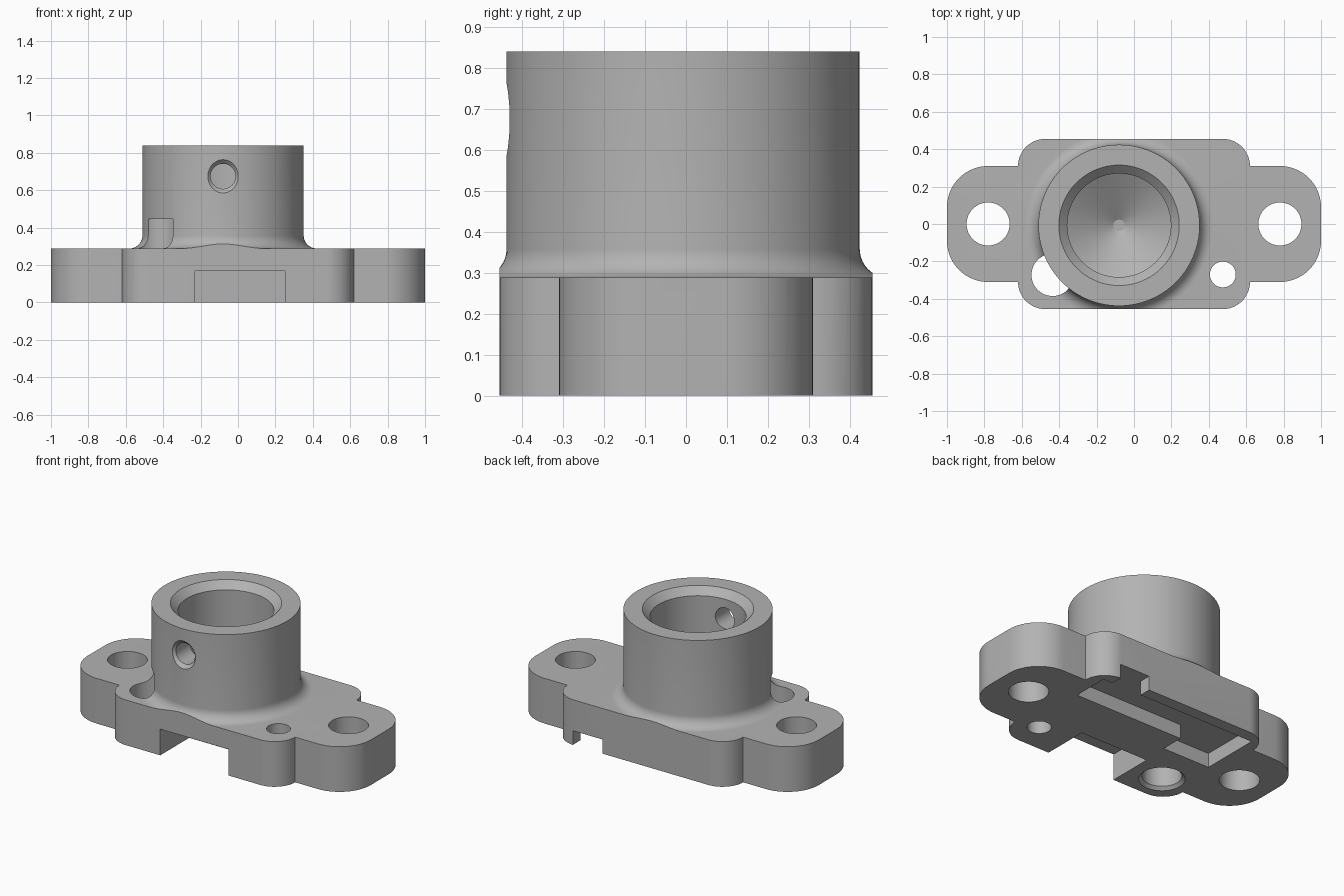
import bpy, bmesh, math
from mathutils import Matrix

if "Cube" in bpy.data.objects:
    bpy.data.objects.remove(bpy.data.objects["Cube"])

CX, CY = -0.08, -0.007          # boss axis
PLATE, TOP = 0.288, 0.84        # plate and boss heights


def finish(bm, name):
    bmesh.ops.remove_doubles(bm, verts=bm.verts, dist=1e-5)
    bmesh.ops.recalc_face_normals(bm, faces=bm.faces)
    me = bpy.data.meshes.new(name)
    bm.to_mesh(me)
    bm.free()
    ob = bpy.data.objects.new(name, me)
    bpy.context.collection.objects.link(ob)
    return ob


def prism(name, pts, z0, z1):
    bm = bmesh.new()
    face = bm.faces.new([bm.verts.new((x, y, z0)) for x, y in pts])
    ext = bmesh.ops.extrude_face_region(bm, geom=[face])
    for v in ext["geom"]:
        if isinstance(v, bmesh.types.BMVert):
            v.co.z = z1
    return finish(bm, name)


def lathe(name, prof, loc, steps=64, rot_x=0.0):
    """Revolve a closed (radius, z) outline about its own z axis."""
    bm = bmesh.new()
    rings = []
    for i in range(steps):
        a = math.tau * i / steps
        rings.append([bm.verts.new((r * math.cos(a), r * math.sin(a), z)) for r, z in prof])
    n = len(prof)
    for i in range(steps):
        p, q = rings[i], rings[(i + 1) % steps]
        for j in range(n):
            k = (j + 1) % n
            if prof[j][0] == 0 and prof[k][0] == 0:
                continue
            if prof[j][0] == 0:
                bm.faces.new((p[j], p[k], q[k]))
            elif prof[k][0] == 0:
                bm.faces.new((p[j], p[k], q[j]))
            else:
                bm.faces.new((p[j], p[k], q[k], q[j]))
    bmesh.ops.transform(bm, matrix=Matrix.Translation(loc) @ Matrix.Rotation(rot_x, 4, 'X'),
                        verts=bm.verts)
    return finish(bm, name)


def arc(cx, cy, r, a0, a1, n):
    return [(cx + r * math.cos(math.radians(a0 + (a1 - a0) * i / n)),
             cy + r * math.sin(math.radians(a0 + (a1 - a0) * i / n))) for i in range(n + 1)]


# Plate outline: one rounded quarter, mirrored to all four
quarter = arc(0.78, 0.09, 0.22, 0, 90, 14) + arc(0.475, 0.31, 0.145, 0, 90, 12)
half = quarter + [(-x, y) for x, y in reversed(quarter)]
outline = half + [(x, -y) for x, y in reversed(half)]
body = prism("flange_body", outline, 0, TOP)

cutters = []

# Everything outside the boss and its base fillet
R, F = 0.431, 0.07
fillet = arc(R + F, PLATE + F, F, 180, 270, 10)
cutters.append(lathe("boss_shape", [(R, 1.0)] + fillet + [(1.8, PLATE), (1.8, 1.0)],
                     (CX, CY, 0), 128))

# Blind bore with chamfered mouth and drilled cone end
cutters.append(lathe("bore", [(0, 0.2), (0.03, 0.2), (0.277, 0.355), (0.277, TOP - 0.045),
                              (0.322, TOP), (0.422, TOP + 0.1), (0, TOP + 0.1)],
                     (CX, CY, 0), 96))

# Countersunk cross hole through the front wall
cutters.append(lathe("set_screw_hole", [(0, 0.05), (0.067, 0.05), (0.067, 0.409),
                                        (0.153, 0.495), (0, 0.495)],
                     (CX, CY, 0.674), 48, math.pi / 2))

# Mounting holes in the ears and the small pin hole
for name, x, y, r in (("ear_hole_left", -0.78, 0, 0.115), ("ear_hole_right", 0.78, 0, 0.115),
                      ("pin_hole", 0.475, -0.27, 0.069)):
    cutters.append(lathe(name, [(0, -0.1), (r, -0.1), (r, 0.5), (0, 0.5)], (x, y, 0)))

# Relief hole that bites into the boss, chamfered underneath
cutters.append(lathe("relief_hole", [(0, -0.1), (0.232, -0.1), (0.113, 0.019),
                                     (0.113, 0.445), (0, 0.445)], (-0.435, -0.272, 0)))

# Front notch and stepped rear pocket on the underside
cutters.append(prism("front_notch", [(-0.23, -0.6), (0.25, -0.6), (0.25, -0.163),
                                     (-0.23, -0.163)], -0.1, 0.167))
cutters.append(prism("rear_pocket", [(-0.55, 0), (-0.22, 0), (-0.22, 0.148), (0.545, 0.148),
                                     (0.545, 0.38), (0.48, 0.38), (0.48, 0.6), (0.27, 0.6),
                                     (0.27, 0.38), (-0.55, 0.38)], -0.1, 0.09))

# Cut, bake and drop the cutters
for c in cutters:
    c.hide_render = True
    m = body.modifiers.new(c.name, 'BOOLEAN')
    m.operation, m.solver, m.object = 'DIFFERENCE', 'EXACT', c
bpy.context.view_layer.update()
baked = bpy.data.meshes.new_from_object(body.evaluated_get(bpy.context.evaluated_depsgraph_get()))
body.modifiers.clear()
body.data = baked
for c in cutters:
    bpy.data.objects.remove(c)

# Single grey finish
grey = bpy.data.materials.new("plain grey")
grey.diffuse_color = (0.45, 0.45, 0.45, 1)
grey.use_nodes = True
grey.node_tree.nodes["Principled BSDF"].inputs["Base Color"].default_value = grey.diffuse_color
body.data.materials.clear()
body.data.materials.append(grey)
bpy.ops.object.select_all(action='DESELECT')
body.select_set(True)
bpy.context.view_layer.objects.active = body
bpy.ops.object.shade_smooth_by_angle(angle=math.radians(25))
